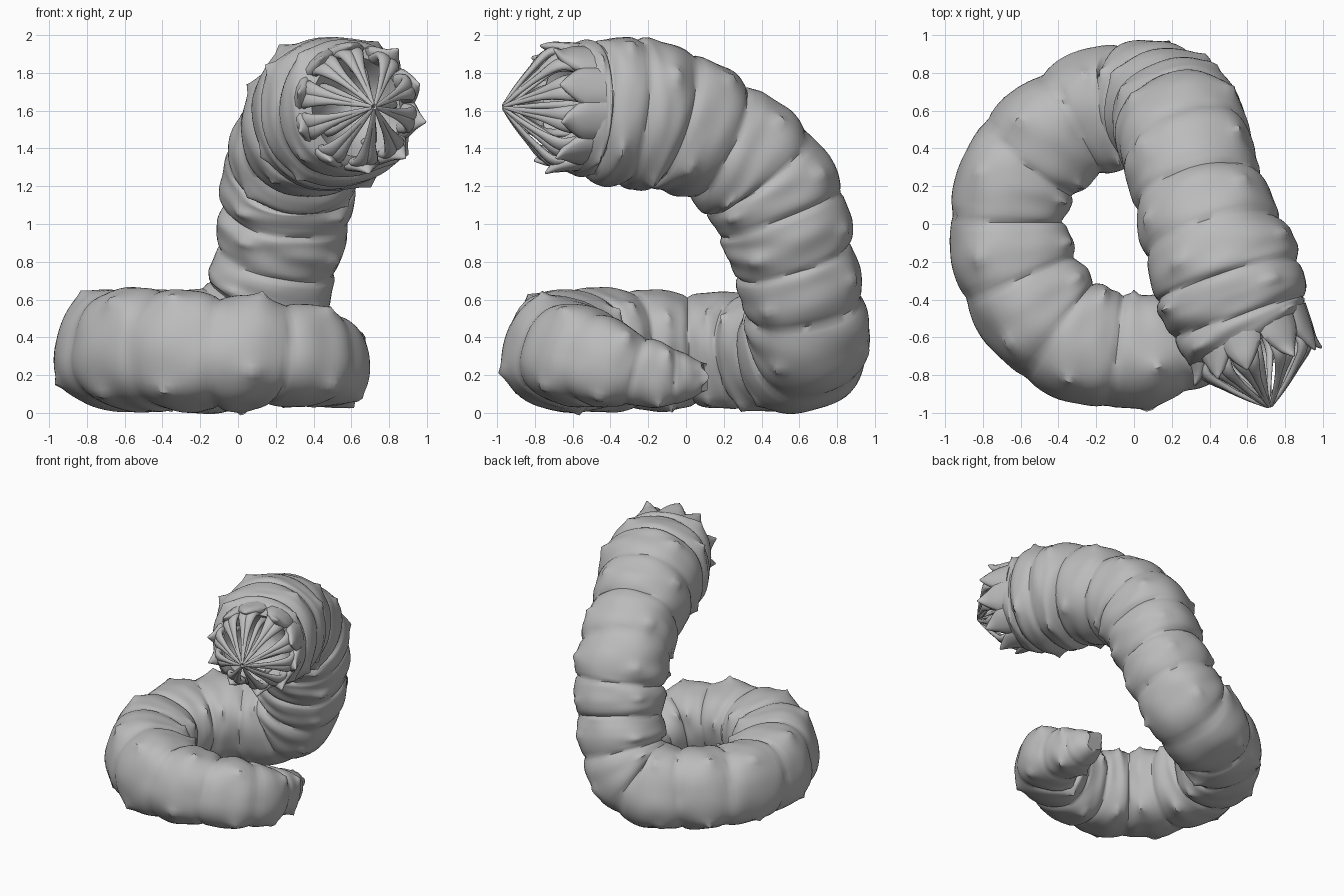
import bpy, bmesh, math, random
from mathutils import Vector, noise

random.seed(4)
cube = bpy.data.objects.get("Cube")
if cube:
    bpy.data.objects.remove(cube)

skin = bpy.data.materials.new("grey skin")
skin.use_nodes = True
skin.diffuse_color = (0.5, 0.5, 0.5, 1)
skin.node_tree.nodes["Principled BSDF"].inputs["Base Color"].default_value = (0.5, 0.5, 0.5, 1)


def catmull(pts, u):
    """Smooth point on a path of vectors, u counted in path points."""
    i = min(int(u), len(pts) - 2)
    t = u - i
    p1, p2 = pts[i], pts[i + 1]
    p0 = pts[i - 1] if i else p1 * 2 - p2
    p3 = pts[i + 2] if i + 2 < len(pts) else p2 * 2 - p1
    return 0.5 * (2 * p1 + (p2 - p0) * t + (2 * p0 - 5 * p1 + 4 * p2 - p3) * t * t
                  + (3 * p1 - p0 - 3 * p2 + p3) * t ** 3)


def skin_rings(name, rings, angle=50):
    """Join closed rings of points into one smooth capped skin."""
    bm = bmesh.new()
    loops = [[bm.verts.new(p) for p in ring] for ring in rings]
    n = len(loops[0])
    for a, b in zip(loops, loops[1:]):
        for k in range(n):
            bm.faces.new((a[k], a[(k + 1) % n], b[(k + 1) % n], b[k]))
    bm.faces.new(loops[0][::-1])
    bm.faces.new(loops[-1])
    bmesh.ops.recalc_face_normals(bm, faces=bm.faces)
    mesh = bpy.data.meshes.new(name)
    bm.to_mesh(mesh)
    bm.free()
    mesh.materials.append(skin)
    obj = bpy.data.objects.new(name, mesh)
    bpy.context.collection.objects.link(obj)
    bpy.ops.object.select_all(action='DESELECT')
    bpy.context.view_layer.objects.active = obj
    obj.select_set(True)
    bpy.ops.object.shade_smooth_by_angle(angle=math.radians(angle))
    return obj


# Body path from tail tip to mouth rim: x, y, z, radius
path = [Vector(p) for p in (
    (.46, .09, .19, .08), (.47, -.07, .19, .15), (.48, -.26, .22, .19),
    (.43, -.48, .28, .25), (.2, -.63, .31, .27), (-.1, -.67, .32, .3),
    (-.4, -.56, .33, .315), (-.6, -.29, .33, .315), (-.67, .03, .33, .3),
    (-.57, .33, .33, .3), (-.33, .53, .33, .31), (-.04, .64, .36, .32),
    (.13, .63, .56, .32), (.2, .57, .81, .325), (.25, .5, 1.05, .345),
    (.28, .39, 1.28, .345), (.34, .17, 1.43, .345), (.42, -.08, 1.55, .375),
    (.5, -.3, 1.59, .4), (.56, -.5, 1.61, .37), (.62, -.63, 1.62, .32))]
SIDES, STEPS = 56, 14
last = len(path) - 1

# Tubercles: small pointed warts spread around each segment
warts = []
for seg in range(1, last):
    turn = random.uniform(-.25, .25)
    warts += [(seg + random.uniform(.3, .6), math.pi / 4 + k * math.pi / 2 + turn) for k in range(4)]
tilts = [(random.uniform(.03, .14), random.uniform(0, math.tau)) for _ in range(last + 3)]


def body_radius(u, a, r):
    """Segment bulges, tilted creases, folds and warts."""
    c, s = abs(math.cos(a)), abs(math.sin(a))
    square = 2.4 if u < 11 else 2.12
    r *= (c ** square + s ** square) ** (-1 / square)
    near = tilts[round(u)]
    v = u + near[0] * math.sin(a + near[1]) * math.cos(math.pi * (u - round(u))) ** 2
    f = v - math.floor(v)
    bulge = max(0, 4 * f * (1 - f)) ** .45
    scale = .91 + .11 * bulge
    scale += .05 * noise.noise(Vector((math.cos(a) * 1.3, math.sin(a) * 1.3, u * 2.6)))
    r *= scale
    for wu, wa in warts:
        if abs(wu - u) < .4:
            da = (a - wa + math.pi) % math.tau - math.pi
            d = math.hypot((wu - u) * .3, da * r)
            r += .04 * math.exp(-d / .022) + .01 * math.exp(-(d / .08) ** 2)
    return r


# Body: the cross-section frame is carried along the path
rings, side = [], Vector((0, 0, 1))
for i in range(last * STEPS + 1):
    u = i / STEPS
    p = catmull(path, u)
    ahead, behind = catmull(path, min(u + .05, last)), catmull(path, max(u - .05, 0))
    axis = (ahead - behind).to_3d().normalized()
    side = (side - axis * side.dot(axis)).normalized()
    other = axis.cross(side)
    ring = []
    for k in range(SIDES):
        a = math.tau * k / SIDES
        r = body_radius(u, a, p.w)
        ring.append(p.to_3d() + (side * math.cos(a) + other * math.sin(a)) * r)
    rings.append(ring)
# Ragged tail end
tail_dir = (path[0] - path[1]).to_3d().normalized()
for k in range(SIDES):
    rings[0][k] += tail_dir * .025 * math.sin(k * math.tau * 3 / SIDES)
# Throat: the rim turns back into the head
rim, tip = path[-1].to_3d(), Vector((.72, -.97, 1.62))
gape = (tip - rim).normalized()
for depth, shrink in ((.02, .85), (-.05, .7), (-.16, .45), (-.22, .1)):
    rings.append([rim + (p - rim) * shrink + gape * depth for p in rings[last * STEPS]])
skin_rings("body", rings)

# Mouth basis
across = gape.cross(Vector((0, 0, 1))).normalized()
above = across.cross(gape)


def mouth_part(name, profile, start, end, sides=10):
    """Curved blade: profile of (forward, outward, width, thickness), swept from start to end angle."""
    pts = [Vector(p) for p in profile]
    rings = []
    n = (len(pts) - 1) * 5
    for i in range(n + 1):
        q = catmull(pts, i / 5)
        a = start + (end - start) * i / n
        out = across * math.cos(a) + above * math.sin(a)
        wide = out.cross(gape)
        q2 = catmull(pts, min(i / 5 + .1, len(pts) - 1)) - catmull(pts, max(i / 5 - .1, 0))
        run = (gape * q2.x + out * q2.y).normalized()
        thick = run.cross(wide)
        c = rim + gape * q.x + out * q.y
        rings.append([c + wide * math.cos(t) * max(q.z, .003) + thick * math.sin(t) * max(q.w, .003)
                      for t in (math.tau * k / sides for k in range(sides))])
    return skin_rings(name, rings, 70)


# Lips, paired fangs and inner strands around the mouth
LOBES = 10
for n in range(LOBES):
    a = math.tau * n / LOBES + .2 + random.uniform(-.08, .08)
    far = random.uniform(.32, .37)
    mouth_part("lip_lobe", ((-.12, .29, .12, .05), (-.01, .3, .11, .045), (.07, .32, .06, .03),
                            (.13, far, .006, .006)), a, a)
    for turn in (-.12, .12):
        mouth_part("fang", ((-.02, .28, .05, .03), (.09, .29, .042, .025), (.19, .2, .02, .016),
                            (.28, .1, .014, .012), (.35, .01, .008, .008)), a + turn, a + turn * .3)
    if n % 2 == 0:
        mouth_part("inner_strand", ((-.08, .2, .03, .02), (.06, .2, .022, .016), (.18, .12, .016, .012),
                                    (.33, 0, .006, .006)), a + .3, a + .3, 8)
